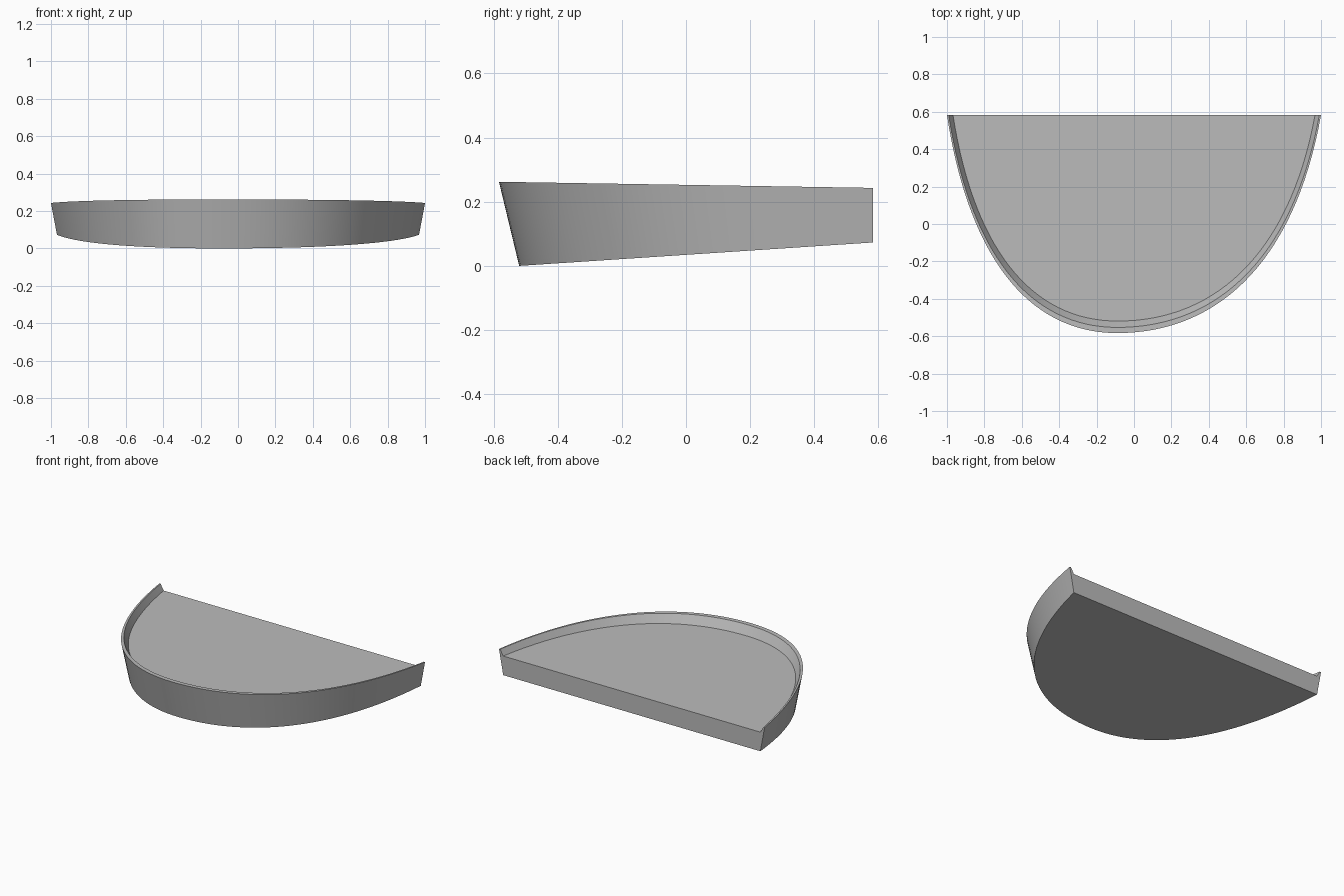
import bpy, bmesh, math
from mathutils import Vector
from mathutils.geometry import interpolate_bezier

cube = bpy.data.objects.get("Cube")
if cube:
    bpy.data.objects.remove(cube, do_unlink=True)

BACK = 0.583
STEPS = 32

# Lopsided plan outline: two bezier halves meeting at the front
LEFT = [(-1, BACK), (-0.88, -0.2), (-0.55, -0.583), (-0.09, -0.583)]
RIGHT = [(-0.09, -0.583), (0.45, -0.583), (0.86, -0.2), (1, BACK)]


def outline():
    a = interpolate_bezier(*[Vector(p) for p in LEFT], STEPS)
    b = interpolate_bezier(*[Vector(p) for p in RIGHT], STEPS)
    return a + b[1:]


def ring(bm, width, front, height):
    """Outline scaled to a half width and front edge, lifted by height(y)."""
    scale = (BACK - front) / (2 * BACK)
    verts = []
    for p in outline():
        y = BACK - (BACK - p.y) * scale
        verts.append(bm.verts.new((p.x * width, y, height(y))))
    return verts


def slope(front, z_front, z_back):
    return lambda y: z_front + (z_back - z_front) * (y - front) / (BACK - front)


def grey_material():
    mat = bpy.data.materials.new("plain grey")
    mat.use_nodes = True
    colour = (0.5, 0.5, 0.5, 1)
    mat.diffuse_color = colour
    mat.node_tree.nodes["Principled BSDF"].inputs["Base Color"].default_value = colour
    return mat


bm = bmesh.new()
rim = slope(-0.583, 0.262, 0.243)
rings = [
    ring(bm, 0.968, -0.52, slope(-0.52, 0, 0.073)),   # underside edge
    ring(bm, 1.0, -0.583, rim),                       # outer rim
    ring(bm, 0.991, -0.553, rim),                     # inner rim
    ring(bm, 0.968, -0.519, lambda y: 0.203),         # recessed floor edge
]

# Outer wall, rim and inner wall
for low, high in zip(rings, rings[1:]):
    for i in range(len(low) - 1):
        bm.faces.new((low[i], low[i + 1], high[i + 1], high[i]))

# Underside, floor, straight back and the small lip ends
bm.faces.new(rings[0])
bm.faces.new(rings[3])
bm.faces.new([r[0] for r in rings] + [r[-1] for r in reversed(rings)])
bmesh.ops.recalc_face_normals(bm, faces=bm.faces)

mesh = bpy.data.meshes.new("curved_tray")
bm.to_mesh(mesh)
bm.free()
tray = bpy.data.objects.new("curved_tray", mesh)
bpy.context.collection.objects.link(tray)
mesh.materials.append(grey_material())

# Smooth curved walls with crisp rim and floor edges
bpy.ops.object.select_all(action="DESELECT")
tray.select_set(True)
bpy.context.view_layer.objects.active = tray
bpy.ops.object.shade_smooth_by_angle(angle=math.radians(25))
